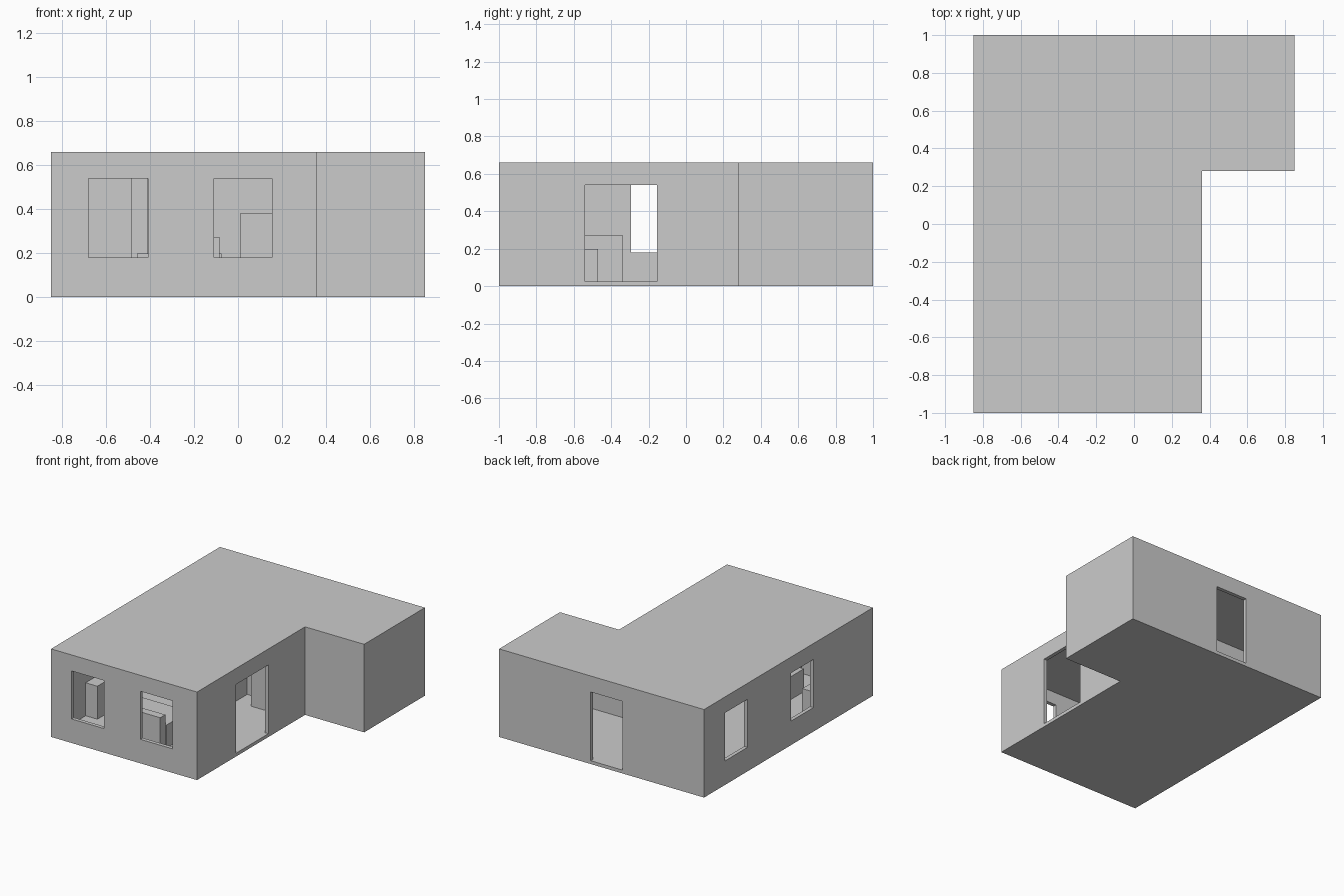
import bpy, bmesh

if "Cube" in bpy.data.objects:
    bpy.data.objects.remove(bpy.data.objects["Cube"])

T = 0.028          # wall thickness
FLOOR, CEIL, H = 0.025, 0.635, 0.66


def prism(name, pts, z0, z1):
    """Extrude a flat outline from z0 to z1."""
    bm = bmesh.new()
    face = bm.faces.new([bm.verts.new((x, y, z0)) for x, y in pts])
    top = bmesh.ops.extrude_face_region(bm, geom=[face])
    verts = [v for v in top["geom"] if isinstance(v, bmesh.types.BMVert)]
    bmesh.ops.translate(bm, verts=verts, vec=(0, 0, z1 - z0))
    bmesh.ops.recalc_face_normals(bm, faces=bm.faces)
    mesh = bpy.data.meshes.new(name)
    bm.to_mesh(mesh)
    bm.free()
    obj = bpy.data.objects.new(name, mesh)
    bpy.context.collection.objects.link(obj)
    return obj


def box(name, x0, x1, y0, y1, z0, z1):
    return prism(name, [(x0, y0), (x1, y0), (x1, y1), (x0, y1)], z0, z1)


def cut(target, cutter):
    cutter.hide_render = True
    cutter.hide_set(True)
    cutter.display_type = 'WIRE'
    mod = target.modifiers.new(cutter.name, 'BOOLEAN')
    mod.operation = 'DIFFERENCE'
    mod.solver = 'EXACT'
    mod.object = cutter


def l_outline(t):
    """L-shaped plan, inset by t."""
    return [(-0.85 + t, -1 + t), (0.36 - t, -1 + t), (0.36 - t, 0.28 + t),
            (0.85 - t, 0.28 + t), (0.85 - t, 1 - t), (-0.85 + t, 1 - t)]


# Hollow L-shaped shell with floor and flat roof
shell = prism("house_shell", l_outline(0), 0, H)
cut(shell, prism("room_cutter", l_outline(T), FLOOR, CEIL))

# Windows and doors through the outer walls
SILL, HEAD = 0.18, 0.54
openings = {
    "front_window_left": (-0.68, -0.41, -1.05, -0.95, SILL, HEAD),
    "front_window_right": (-0.11, 0.155, -1.05, -0.95, SILL, HEAD),
    "side_window_front": (-0.90, -0.80, -0.295, -0.03, SILL, HEAD),
    "side_window_back": (-0.90, -0.80, 0.485, 0.75, SILL, HEAD),
    "side_door": (0.31, 0.41, -0.54, -0.155, FLOOR, HEAD),
    "back_door": (-0.175, 0.09, 0.95, 1.05, FLOOR, HEAD),
}
for name, dims in openings.items():
    cut(shell, box(name + "_cutter", *dims))

# Inner wall with a doorway between the two rooms
wall = box("inner_wall", -0.85 + T, 0.36 - T, 0.28, 0.28 + T, FLOOR, CEIL)
cut(wall, box("inner_door_cutter", -0.75, -0.485, 0.2, 0.4, FLOOR - 0.01, HEAD))

# Furniture in the front room
box("kitchen_counter", 0.01, 0.36 - T, 0.14, 0.28, FLOOR, 0.38)
box("tall_cupboard", -0.415, -0.12, 0.14, 0.28, FLOOR, CEIL)
box("sofa_seat", -0.46, -0.075, -0.74, -0.47, FLOOR, 0.197)
box("sofa_back", -0.40, -0.085, -0.80, -0.74, FLOOR, 0.272)
box("side_bench", -0.85 + T, -0.725, -0.63, -0.34, FLOOR, 0.272)
